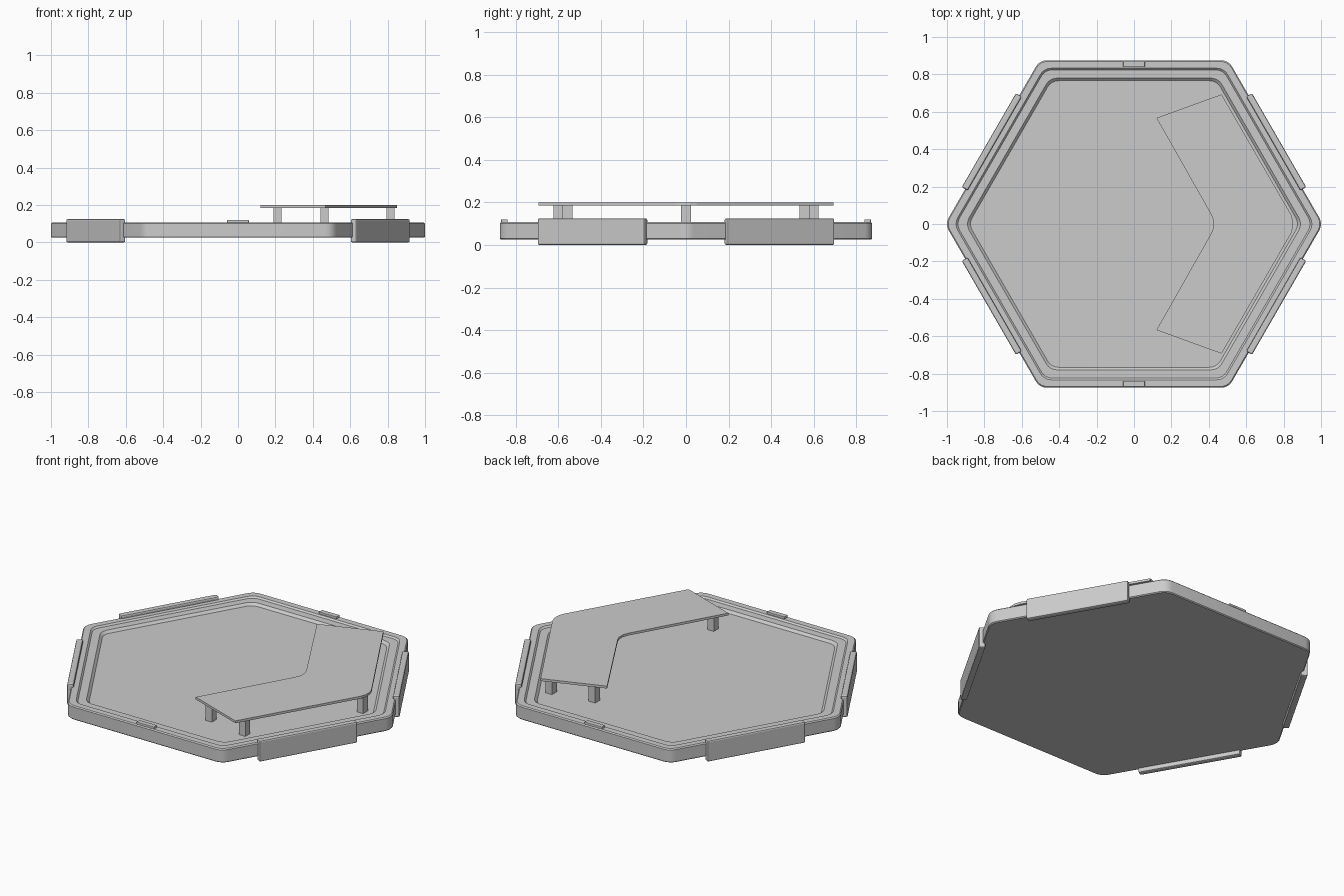
import bpy, bmesh
from math import cos, sin, radians
from mathutils import Matrix

if "Cube" in bpy.data.objects:
    bpy.data.objects.remove(bpy.data.objects["Cube"])


def finish(bm, name, bevel=0.0):
    bmesh.ops.recalc_face_normals(bm, faces=bm.faces)
    me = bpy.data.meshes.new(name)
    bm.to_mesh(me)
    bm.free()
    ob = bpy.data.objects.new(name, me)
    bpy.context.collection.objects.link(ob)
    if bevel:
        m = ob.modifiers.new("bevel", 'BEVEL')
        m.width, m.segments = bevel, 2
    return ob


def box(name, centre, size, angle=0.0, bevel=0.0):
    # box in local axes, then turned about the world z axis
    bm = bmesh.new()
    mat = (Matrix.Rotation(radians(angle), 4, 'Z') @ Matrix.Translation(centre)
           @ Matrix.Diagonal((*size, 1)))
    bmesh.ops.create_cube(bm, size=1, matrix=mat)
    return finish(bm, name, bevel)


def hex_ring(bm, apothem, z, r=0.067, seg=4):
    verts = []
    d = (apothem - r) / cos(radians(30))
    for k in range(6):
        for i in range(seg + 1):
            t = radians(60 * k - 30 + 60 * i / seg)
            c = radians(60 * k)
            verts.append(bm.verts.new((d * cos(c) + r * cos(t), d * sin(c) + r * sin(t), z)))
    return verts


# hexagonal tray: profile of (apothem, height) from the underside up to the floor
profile = [(0.870, 0.025), (0.875, 0.030), (0.875, 0.101), (0.869, 0.107),
           (0.833, 0.107), (0.824, 0.098), (0.780, 0.098), (0.766, 0.084)]
bm = bmesh.new()
rings = [hex_ring(bm, a, z) for a, z in profile]
for lo, hi in zip(rings, rings[1:]):
    n = len(lo)
    for i in range(n):
        j = (i + 1) % n
        bm.faces.new((lo[i], lo[j], hi[j], hi[i]))
bm.faces.new(rings[0][::-1])
bm.faces.new(rings[-1])
tray = finish(bm, "hex_tray")
bpy.context.view_layer.objects.active = tray
tray.select_set(True)
bpy.ops.object.shade_smooth_by_angle(angle=radians(25))

# edge clamps on the four slanted sides
for angle in (30, 150, 210, 330):
    box(f"edge_clamp_{angle}", (0.878, 0, 0.0625), (0.036, 0.58, 0.125), angle, 0.008)

# small locating tabs on the front and back rim
for side, y in (("front", -0.854), ("back", 0.854)):
    box(f"rim_tab_{side}", (0, y, 0.11), (0.115, 0.03, 0.02), 0, 0.003)

# raised chevron platform
half = [(0.425, 0.02), (0.41, 0.055), (0.12, 0.567), (0.468, 0.693), (0.84, 0.05), (0.85, 0.018)]
outline = half + [(x, -y) for x, y in reversed(half)]
bm = bmesh.new()
face = bm.faces.new([bm.verts.new((x, y, 0.185)) for x, y in outline])
top = bmesh.ops.extrude_face_region(bm, geom=[face])
bmesh.ops.translate(bm, vec=(0, 0, 0.014),
                    verts=[g for g in top["geom"] if isinstance(g, bmesh.types.BMVert)])
finish(bm, "raised_platform")

# platform legs
for i, (x, y) in enumerate([(0.212, 0.555), (0.212, -0.555), (0.463, 0.6),
                            (0.463, -0.6), (0.815, 0)]):
    box(f"platform_leg_{i}", (x, y, 0.1345), (0.042, 0.045, 0.105))
